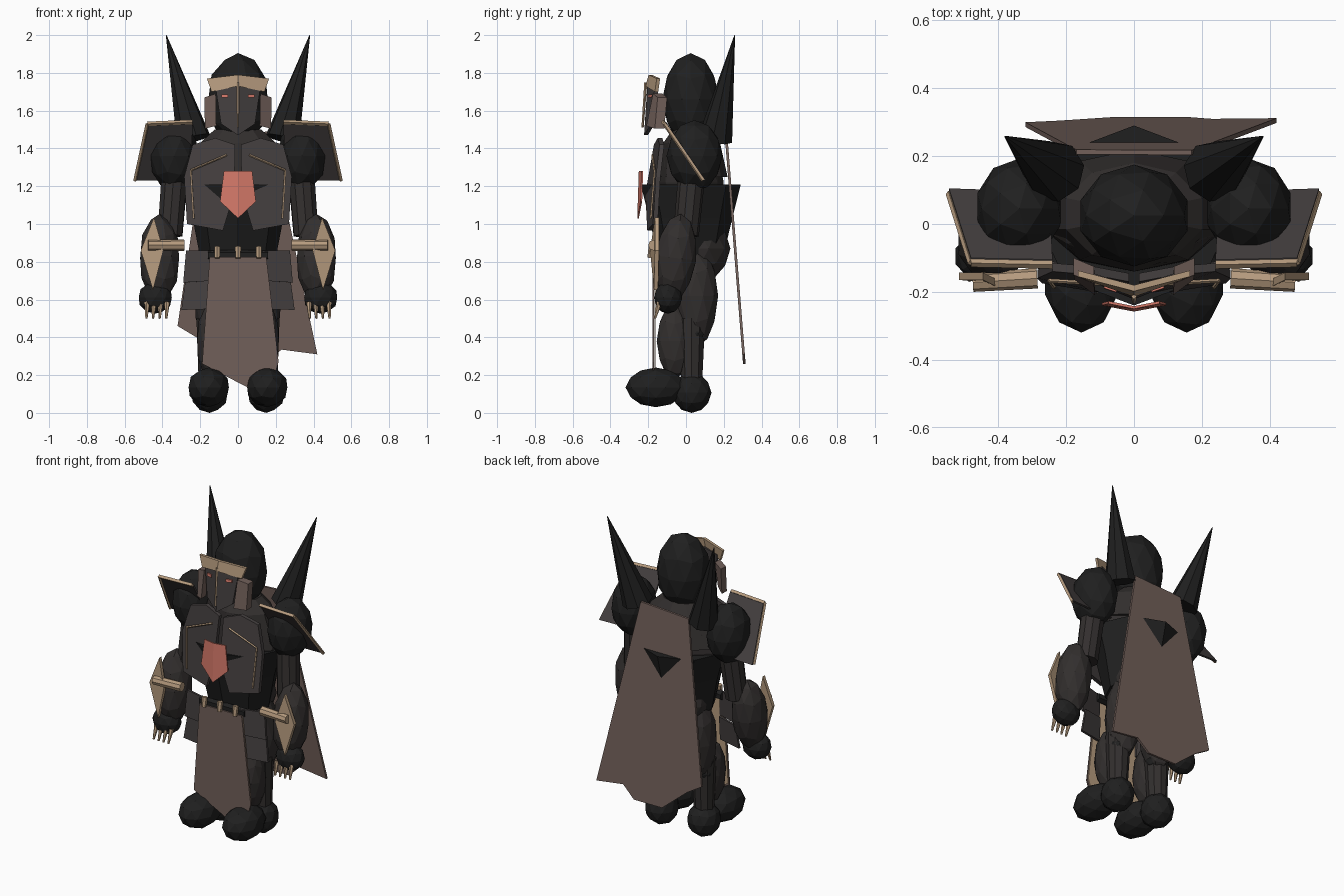
import bpy, bmesh, math
from mathutils import Vector, Matrix


def material(name, rgb):
    m = bpy.data.materials.new(name)
    m.diffuse_color = (*rgb, 1)
    return m


BLACK = material("black", (0.014, 0.014, 0.014))
LIMB = material("charcoal", (0.032, 0.028, 0.027))
PLATE = material("dark_plate", (0.058, 0.050, 0.050))
CLOTH = material("brown_cloth", (0.165, 0.115, 0.100))
TAN = material("tan_trim", (0.47, 0.33, 0.21))
RED = material("coral_red", (0.66, 0.19, 0.14))


def finish(name, bm, mat):
    bmesh.ops.recalc_face_normals(bm, faces=bm.faces)
    me = bpy.data.meshes.new(name)
    bm.to_mesh(me)
    bm.free()
    me.materials.append(mat)
    ob = bpy.data.objects.new(name, me)
    bpy.context.collection.objects.link(ob)
    return ob


def ball(name, centre, radii, mat, tilt=0):
    bm = bmesh.new()
    bmesh.ops.create_icosphere(bm, subdivisions=2, radius=1)
    m = Matrix.Translation(centre) @ Matrix.Rotation(tilt, 4, 'X') @ Matrix.Diagonal((*radii, 1))
    bmesh.ops.transform(bm, matrix=m, verts=bm.verts)
    finish(name, bm, mat)


def rod(name, p, q, r1, r2, mat, sides=8):
    p, q = Vector(p), Vector(q)
    d = q - p
    bm = bmesh.new()
    bmesh.ops.create_cone(bm, cap_ends=True, segments=sides, radius1=r1,
                          radius2=r2, depth=d.length)
    m = Matrix.Translation((p + q) / 2) @ d.to_track_quat('Z', 'Y').to_matrix().to_4x4()
    bmesh.ops.transform(bm, matrix=m, verts=bm.verts)
    finish(name, bm, mat)


def plate(name, pts, mat, depth=0.015):
    # flat outline given thickness towards the back
    bm = bmesh.new()
    f = bm.faces.new([bm.verts.new(p) for p in pts])
    ext = bmesh.ops.extrude_face_region(bm, geom=[f], use_keep_orig=True)
    bmesh.ops.translate(bm, vec=(0, depth, 0),
                        verts=[v for v in ext["geom"] if isinstance(v, bmesh.types.BMVert)])
    finish(name, bm, mat)


def frustum(name, rings, mat, sides=8):
    # stacked elliptical rings: centre y, z, x radius, y radius
    bm = bmesh.new()
    loops = []
    for cy, z, rx, ry in rings:
        angles = [math.tau * i / sides + math.pi / 2 for i in range(sides)]
        loops.append([bm.verts.new((rx * math.cos(a), cy + ry * math.sin(a), z)) for a in angles])
    for a, b in zip(loops, loops[1:]):
        for i in range(sides):
            j = (i + 1) % sides
            bm.faces.new((a[i], a[j], b[j], b[i]))
    bm.faces.new(loops[0])
    bm.faces.new(loops[-1])
    finish(name, bm, mat)


# head and body core
ball("helmet", (0, 0.025, 1.66), (0.165, 0.15, 0.245), BLACK)
ball("chest", (0, 0.03, 1.22), (0.27, 0.17, 0.26), LIMB)
ball("hips", (0, 0.07, 0.87), (0.20, 0.165, 0.18), LIMB)
frustum("shoulder_yoke", [(0.04, 1.25, 0.27, 0.18), (0.03, 1.43, 0.21, 0.15),
                          (0.03, 1.50, 0.13, 0.10)], LIMB, 10)
frustum("waist_cone", [(0.025, 0.82, 0.20, 0.17), (0.025, 1.03, 0.24, 0.22),
                       (0.025, 1.21, 0.29, 0.265)], BLACK)

# chest gem, folded along its middle
for s, side in ((-1, "left"), (1, "right")):
    plate(side + "_gem", [(0, -0.25, 1.28), (s * 0.075, -0.235, 1.28),
                          (s * 0.095, -0.24, 1.12), (0, -0.258, 1.03)], RED, 0.008)

# mask nose strip, belt studs
rod("nose_strip", (0, -0.213, 1.75), (0, -0.23, 1.51), 0.008, 0.006, TAN, 4)
for i, x in enumerate((-0.11, 0, 0.11)):
    rod(f"belt_stud_{i}", (x, -0.18, 0.88), (x, -0.19, 0.82), 0.018, 0.015, TAN, 6)
rod("belt", (-0.16, -0.145, 0.835), (0.16, -0.145, 0.835), 0.028, 0.028, BLACK, 6)

# front tabard with a trim layer behind, and the cape
tabard = [(-0.15, 0.825), (0.15, 0.825), (0.215, 0.27), (0.20, 0.22), (0.06, 0.13), (-0.19, 0.26)]
plate("tabard", [(x, -0.178, z) for x, z in tabard], CLOTH, 0.008)
plate("tabard_trim", [(x * 0.98, -0.168, z + 0.01) for x, z in tabard], TAN, 0.006)
cape = [(-0.17, 1.47), (0.17, 1.49), (0.42, 0.31), (0.23, 0.335), (0.15, 0.26),
        (-0.05, 0.26), (-0.22, 0.40), (-0.32, 0.46)]
plate("cape", [(x, 0.205 + (1.47 - z) * 0.08, z) for x, z in cape], CLOTH, 0.014)

for s, side in ((-1, "left"), (1, "right")):
    def n(part):
        return side + "_" + part

    def mir(*pts):
        return [(s * x, y, z) for x, y, z in pts]

    # mask, brow, cheek and eye
    plate(n("mask"), mir((0, -0.205, 1.73), (0.12, -0.165, 1.73),
                         (0.09, -0.185, 1.53), (0, -0.222, 1.47)), PLATE, 0.02)
    plate(n("brow"), mir((0, -0.198, 1.79), (0.165, -0.155, 1.77),
                         (0.14, -0.165, 1.70), (0, -0.215, 1.73)), TAN, 0.018)
    plate(n("cheek"), mir((0.118, -0.175, 1.69), (0.178, -0.15, 1.67),
                          (0.175, -0.165, 1.505), (0.115, -0.21, 1.52)), CLOTH, 0.05)
    plate(n("eye"), mir((0.052, -0.201, 1.686), (0.088, -0.189, 1.686),
                        (0.088, -0.191, 1.67), (0.052, -0.203, 1.67)), RED, 0.009)

    # tall horn rising behind the shoulder
    rod(n("horn"), *mir((0.235, 0.155, 1.45), (0.38, 0.258, 2.0)), 0.092, 0.002, BLACK)

    # shoulder ball and slanted pauldron with trim
    ball(n("shoulder"), (s * 0.338, 0.045, 1.36), (0.13, 0.148, 0.19), BLACK)
    corners = mir((0.24, -0.12, 1.54), (0.48, -0.115, 1.53),
                  (0.545, 0.09, 1.23), (0.25, 0.08, 1.23))
    plate(n("pauldron"), corners, PLATE)
    rod(n("pauldron_top_trim"), corners[0], corners[1], 0.012, 0.012, TAN, 4)
    rod(n("pauldron_side_trim"), corners[1], corners[2], 0.010, 0.010, TAN, 4)

    # chest plate with thin trim
    plate(n("chest_plate"), mir((0.015, -0.17, 1.42), (0.12, -0.15, 1.455),
                                (0.24, -0.14, 1.42), (0.285, -0.16, 1.25),
                                (0.27, -0.175, 1.0), (0.08, -0.205, 0.965),
                                (0.02, -0.215, 1.16)), PLATE, 0.025)
    rod(n("upper_trim"), *mir((0.06, -0.178, 1.365), (0.25, -0.167, 1.285)), 0.006, 0.006, TAN, 4)
    rod(n("side_trim"), *mir((0.25, -0.167, 1.285), (0.235, -0.187, 1.03)), 0.006, 0.006, TAN, 4)

    # upper arm, forearm, hand and claws
    rod(n("upper_arm"), *mir((0.335, 0.03, 1.26), (0.36, 0.0, 0.94)), 0.072, 0.068, LIMB, 10)
    ball(n("forearm"), (s * 0.415, -0.055, 0.82), (0.108, 0.11, 0.235), LIMB, -0.12)
    ball(n("hand"), (s * 0.438, -0.095, 0.61), (0.092, 0.075, 0.085), BLACK)
    for i, x in enumerate((0.375, 0.41, 0.445, 0.48)):
        rod(n(f"claw_{i}"), *mir((x, -0.14, 0.585), (x + 0.005, -0.165, 0.50)),
            0.015, 0.006, TAN, 6)

    # forearm blade and cross bar
    plate(n("arm_blade"), mir((0.445, -0.165, 1.035), (0.395, -0.19, 0.86),
                              (0.45, -0.17, 0.65), (0.515, -0.165, 0.86)), TAN, 0.022)
    rod(n("arm_bar"), *mir((0.285, -0.16, 0.888), (0.475, -0.172, 0.888)), 0.03, 0.028, TAN, 8)

    # hip plates in two tiers
    plate(n("upper_hip_plate"), mir((0.13, -0.165, 0.86), (0.275, -0.125, 0.86),
                                    (0.29, -0.13, 0.69), (0.13, -0.172, 0.70)), PLATE)
    plate(n("lower_hip_plate"), mir((0.14, -0.15, 0.70), (0.28, -0.115, 0.69),
                                    (0.30, -0.125, 0.545), (0.14, -0.16, 0.55)), PLATE)

    # leg and two-part boot
    ball(n("thigh"), (s * 0.13, 0.055, 0.62), (0.105, 0.115, 0.27), LIMB)
    rod(n("calf"), *mir((0.145, 0.03, 0.50), (0.15, 0.03, 0.15)), 0.075, 0.058, LIMB, 10)
    ball(n("knee"), (s * 0.14, 0.045, 0.42), (0.075, 0.06, 0.06), BLACK)
    ball(n("shin_guard"), (s * 0.145, -0.06, 0.38), (0.075, 0.095, 0.20), LIMB)
    ball(n("boot_toe"), (s * 0.155, -0.16, 0.135), (0.112, 0.16, 0.105), BLACK)
    ball(n("boot_heel"), (s * 0.15, 0.03, 0.107), (0.10, 0.105, 0.107), BLACK)
